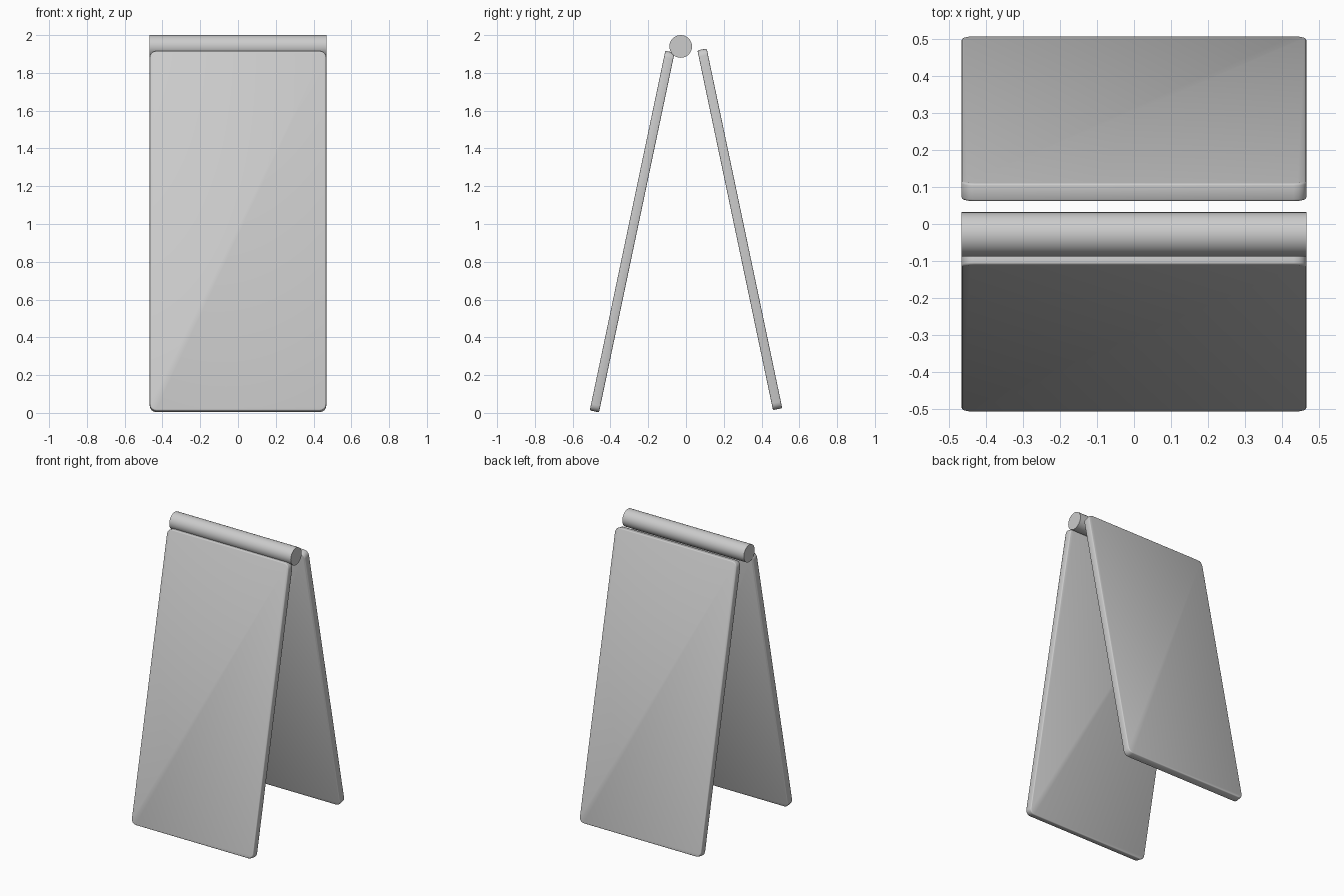
import bpy, bmesh, math
from mathutils import Matrix, Vector

cube = bpy.data.objects.get("Cube")
if cube:
    bpy.data.objects.remove(cube, do_unlink=True)

grey = bpy.data.materials.new("light_grey")
grey.use_nodes = True
colour = (0.6, 0.6, 0.6, 1)
grey.diffuse_color = colour
grey.node_tree.nodes["Principled BSDF"].inputs["Base Color"].default_value = colour

WIDTH, THICK = 0.935, 0.05


def finish(name, bm):
    mesh = bpy.data.meshes.new(name)
    bm.to_mesh(mesh)
    bm.free()
    mesh.materials.append(grey)
    obj = bpy.data.objects.new(name, mesh)
    bpy.context.collection.objects.link(obj)
    return obj


def panel(name, bottom, top):
    """Leaning slab with rounded corners and softened rims, between two (y, z) points."""
    foot, head = Vector((0, *bottom)), Vector((0, *top))
    along = head - foot
    bm = bmesh.new()
    bmesh.ops.create_cube(bm, size=1)
    bmesh.ops.scale(bm, vec=(WIDTH, THICK, along.length), verts=bm.verts)
    corners = [e for e in bm.edges
               if abs(e.verts[0].co.y - e.verts[1].co.y) > THICK / 2]
    bmesh.ops.bevel(bm, geom=corners, offset=0.035, segments=4,
                    profile=0.5, affect='EDGES')
    tilt = Matrix.Rotation(math.atan2(-along.y, along.z), 4, 'X')
    bm.transform(Matrix.Translation((foot + head) / 2) @ tilt)
    obj = finish(name, bm)
    for poly in obj.data.polygons:
        poly.use_smooth = True
    rim = obj.modifiers.new("rim", 'BEVEL')
    rim.width = 0.006
    rim.segments = 2
    rim.limit_method = 'ANGLE'
    rim.angle_limit = math.radians(50)
    return obj


# Two leaning leaves
panel("front_panel", (-0.485, 0.008), (-0.085, 1.912))
panel("back_panel", (0.485, 0.02), (0.085, 1.924))

# Round bar along the ridge
bm = bmesh.new()
bmesh.ops.create_cone(bm, cap_ends=True, segments=32, radius1=0.06,
                      radius2=0.06, depth=WIDTH)
bm.transform(Matrix.Translation((0, -0.028, 1.94)) @ Matrix.Rotation(math.pi / 2, 4, 'Y'))
bar = finish("hinge_bar", bm)
bpy.ops.object.select_all(action='DESELECT')
bar.select_set(True)
bpy.context.view_layer.objects.active = bar
bpy.ops.object.shade_smooth_by_angle(angle=math.radians(40))
